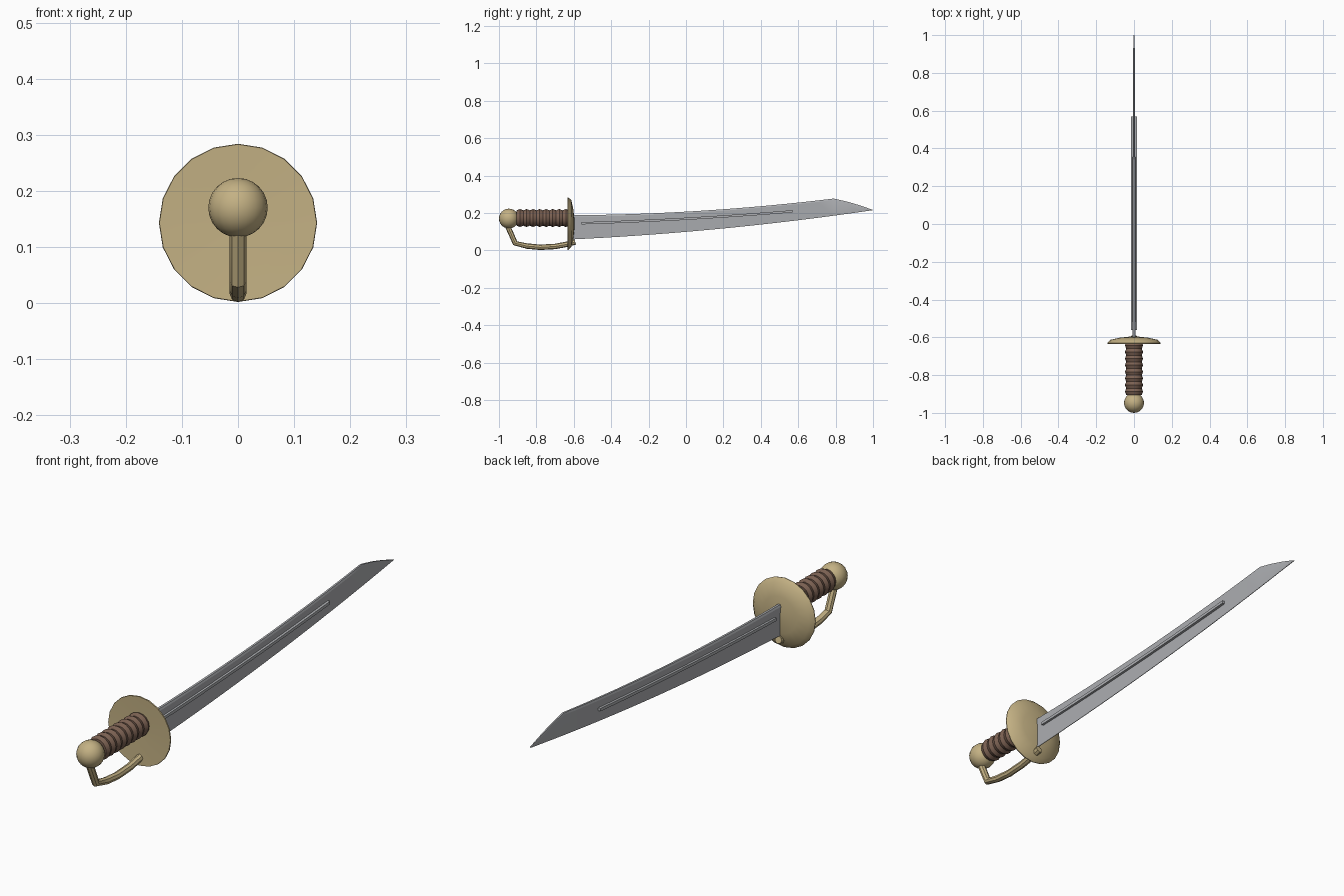
import bpy, bmesh, math
from mathutils import Vector

if "Cube" in bpy.data.objects:
    bpy.data.objects.remove(bpy.data.objects["Cube"])


def material(name, rgb):
    m = bpy.data.materials.new(name)
    m.diffuse_color = (*rgb, 1)
    m.use_nodes = True
    m.node_tree.nodes["Principled BSDF"].inputs["Base Color"].default_value = m.diffuse_color
    return m


BRASS = material("brass", (0.55, 0.44, 0.23))
LEATHER = material("leather", (0.20, 0.12, 0.085))
STEEL = material("steel", (0.42, 0.43, 0.45))


def loft(name, rings, mat, smooth=None):
    """Skin equal-sized rings of points into a closed solid."""
    bm = bmesh.new()
    rows = [[bm.verts.new(p) for p in ring] for ring in rings]
    for a, b in zip(rows, rows[1:]):
        for i in range(len(a)):
            j = (i + 1) % len(a)
            bm.faces.new((a[i], a[j], b[j], b[i]))
    bm.faces.new(rows[0])
    bm.faces.new(rows[-1])
    bmesh.ops.recalc_face_normals(bm, faces=bm.faces)
    me = bpy.data.meshes.new(name)
    bm.to_mesh(me)
    bm.free()
    ob = bpy.data.objects.new(name, me)
    bpy.context.collection.objects.link(ob)
    me.materials.append(mat)
    if smooth:
        bpy.ops.object.select_all(action='DESELECT')
        ob.select_set(True)
        bpy.context.view_layer.objects.active = ob
        bpy.ops.object.shade_smooth_by_angle(angle=math.radians(smooth))
    return ob


def turned(name, profile, z, sides, mat, smooth):
    """Lathe (y, radius) pairs around an axis along y."""
    rings = [[(r * math.sin(math.tau * i / sides), y, z + r * math.cos(math.tau * i / sides))
              for i in range(sides)] for y, r in profile]
    return loft(name, rings, mat, smooth)


# Pommel ball
bpy.ops.mesh.primitive_uv_sphere_add(segments=20, ring_count=12, radius=0.053,
                                     location=(0, -0.947, 0.17))
pommel = bpy.context.object
pommel.name = "pommel"
pommel.data.materials.append(BRASS)
bpy.ops.object.shade_smooth_by_angle(angle=math.radians(40))

# Ribbed grip
N, Y0, Y1 = 8, -0.905, -0.625
profile = []
for k in range(N * 4 + 1):
    y = Y0 + (Y1 - Y0) * k / (N * 4)
    profile.append((y, 0.0445 - 0.0035 * math.cos(math.tau * k / 4)))
turned("grip", profile, 0.173, 16, LEATHER, 40)

# Dished guard
turned("guard", [(-0.630, 0.02), (-0.634, 0.14), (-0.630, 0.141), (-0.613, 0.125),
                 (-0.602, 0.075), (-0.596, 0.02)], 0.143, 20, BRASS, 40)

# Knuckle bow swept along a path in the yz plane
path = [Vector((0, y, z)) for y, z in
        [(-0.958, 0.14), (-0.913, 0.038), (-0.85, 0.023), (-0.78, 0.0165),
         (-0.70, 0.021), (-0.64, 0.032), (-0.592, 0.045)]]
rings = []
for i, p in enumerate(path):
    d = (path[min(i + 1, len(path) - 1)] - path[max(i - 1, 0)]).normalized()
    n = Vector((1, 0, 0)).cross(d)
    rings.append([p + Vector((0.015 * math.cos(a), 0, 0)) + n * (0.0145 * math.sin(a))
                  for a in (math.tau * k / 8 for k in range(8))])
loft("knuckle_bow", rings, BRASS, 40)


# Curved blade: thick spine, thin cutting edge, clipped point
def spine(y):
    if y <= 0.79:
        return 0.207 + 0.0563 * y + 0.041 * y * y
    t = (y - 0.79) / 0.21
    return 0.277 - 0.061 * t + 0.02 * t * (1 - t)


def edge(y):
    return 0.099 + 0.085 * y + 0.031 * y * y


rings = []
for y in [-0.62 + 1.41 * i / 16 for i in range(17)] + [0.86, 0.93, 1.0]:
    w = 0.008 - 0.002 * (y + 0.62) / 1.41 if y < 0.8 else 0.006 - 0.003 * (y - 0.79) / 0.21
    top, low = spine(y), edge(y)
    bev = min(0.008, (top - low) * 0.3)
    rings.append([(-w * 0.6, y, top), (w * 0.6, y, top), (w, y, top - bev),
                  (0.0012, y, low), (-0.0012, y, low), (-w, y, top - bev)])
loft("blade", rings, STEEL, 20)

# Raised rib along both faces of the blade
rings = []
for i in range(13):
    y = -0.56 + 1.13 * i / 12
    z = 0.169 + 0.0564 * y + 0.024 * y * y
    rings.append([(sx * 0.015, y, z + sz * 0.006) for sx, sz in ((-1, -1), (1, -1), (1, 1), (-1, 1))])
loft("blade_rib", rings, STEEL, 20)
